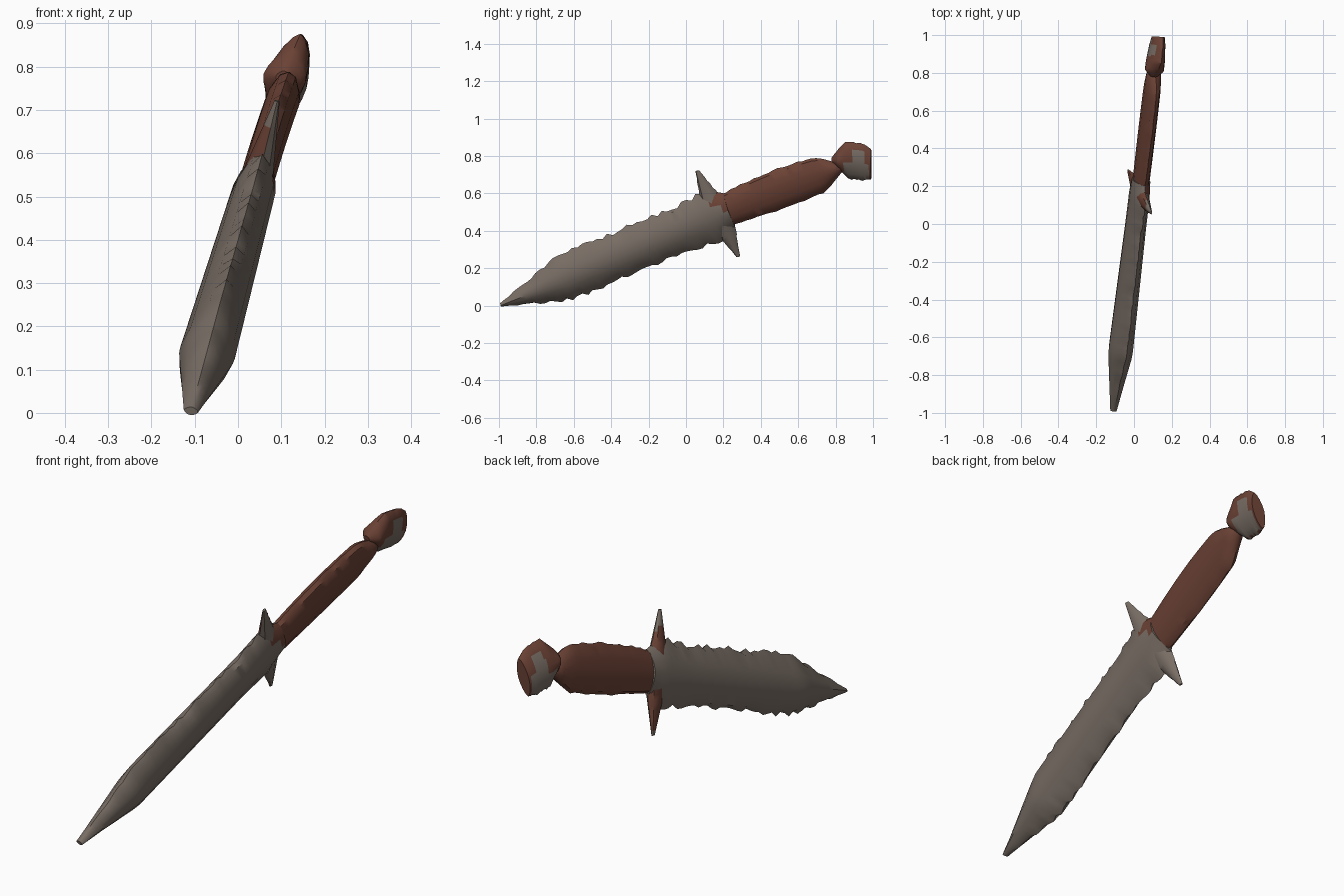
import bpy, bmesh, math, random
from mathutils import Vector

random.seed(4)
if "Cube" in bpy.data.objects:
    bpy.data.objects.remove(bpy.data.objects["Cube"])


def material(name, colour):
    surface = bpy.data.materials.new(name)
    surface.use_nodes = True
    surface.diffuse_color = (*colour, 1)
    shader = surface.node_tree.nodes["Principled BSDF"]
    shader.inputs["Base Color"].default_value = (*colour, 1)
    return surface


steel = material("dull grey steel", (0.19, 0.155, 0.13))
leather = material("red brown leather", (0.15, 0.055, 0.036))

# Shared directions: the width of the flat sides, the thickness, and the long axis
ACROSS = Vector((0.25, -0.35, 1))
THROUGH = Vector((1, -0.1, -0.2)).normalized()
PRONG = Vector((0.06, -0.11, 0.23))


def axis_point(y):
    return Vector((0.01 + 0.12 * y, y, 0.42 + 0.42 * y))


def signed_power(value, power):
    return math.copysign(abs(value) ** power, value)


def lens_ring(bm, centre, wide, thick, sides, power, chip):
    """One pointed oval section, its two edges randomly chipped."""
    ring = []
    for k in range(sides):
        angle = math.tau * k / sides
        across = signed_power(math.cos(angle), power)
        through = signed_power(math.sin(angle), power)
        if k % (sides // 2) == 0:
            across *= 1 + random.uniform(-chip, chip / 2)
        ring.append(bm.verts.new(centre + wide * across + THROUGH * thick * through))
    return ring


def loft(name, section, steps, sides, power, chip, is_leather):
    """Skin the sections that section(f) gives as f runs along the part."""
    bm = bmesh.new()
    rings = [lens_ring(bm, *section(i / steps), sides, power, chip) for i in range(steps + 1)]
    for ring, following in zip(rings, rings[1:]):
        for k in range(sides):
            n = (k + 1) % sides
            bm.faces.new((ring[k], ring[n], following[n], following[k]))
    bm.faces.new(rings[0])
    bm.faces.new(rings[-1])
    bmesh.ops.recalc_face_normals(bm, faces=bm.faces)
    for face in bm.faces:
        face.material_index = int(is_leather(face.calc_center_median(), face.normal))
    mesh = bpy.data.meshes.new(name)
    bm.to_mesh(mesh)
    bm.free()
    mesh.materials.append(steel)
    mesh.materials.append(leather)
    part = bpy.data.objects.new(name, mesh)
    bpy.context.collection.objects.link(part)
    bpy.ops.object.select_all(action="DESELECT")
    part.select_set(True)
    bpy.context.view_layer.objects.active = part
    bpy.ops.object.shade_smooth_by_angle(angle=math.radians(35))


# Blade: tapers to the tip, widens towards the guard, narrows into the grip
def blade_section(f):
    y = -0.99 + f * 1.22
    taper = 0.01 + 0.32 * (y + 0.99)
    body = 0.12 + 0.1 * max(0, y)
    root = 0.09 + 0.6 * (0.23 - y)
    thick = min(0.012 + taper / 2, 0.07 - 0.02 * f)
    return axis_point(y), ACROSS * min(taper, body, root), thick


def blade_stain(centre, normal):
    return centre.y > 0.11 and centre.z > 0.52 and normal.x > -0.2


loft("blade", blade_section, 46, 12, 1.4, 0.13, blade_stain)


# Grip: a slightly swollen bar that closes quickly at the pommel
def grip_section(f):
    swell = 0.085 + 0.015 * math.sin(math.pi * f)
    closing = 0.02 + 0.4 * (1 - f)
    centre = axis_point(0.22 + 0.61 * f) - Vector((0, 0, 0.03 * f * f))
    return centre, ACROSS * min(swell, closing), min(0.04, closing)


loft("grip", grip_section, 24, 12, 1.1, 0.05, lambda centre, normal: True)


# Pommel: a flared knob with a worn grey patch on each cheek
def pommel_section(f):
    y = 0.78 + 0.21 * f
    flare = min(0.015 + 0.22 * f, 0.1, 0.08 + 0.1 * (1 - f))
    centre = axis_point(y)
    centre.z = 0.775 - 0.02 * f ** 4
    wide = Vector((0.3, -0.2 * (1 - f), 1)) * flare
    return centre, wide, min(flare, 0.05) * (1.1 - f / 2)


def pommel_leather(centre, normal):
    strip = abs(centre.y - 0.92) < 0.03 and centre.z < 0.83
    foot = abs(centre.y - 0.91) < 0.07 and centre.z < 0.76
    return abs(normal.x) < 0.3 or not (strip or foot)


loft("pommel", pommel_section, 20, 16, 1.2, 0.04, pommel_leather)


# Guard: two opposite tapering prongs, stained on the right side
def guard_stain(centre, normal):
    return normal.x < -0.1 and abs(centre.z - 0.47) < 0.19


for name, side in (("guard_upper_prong", 1), ("guard_lower_prong", -1)):
    def prong_section(f):
        centre = axis_point(0.17) + PRONG * side * f
        wide = Vector((0, 1, 0.2)) * (0.01 + 0.07 * (1 - f))
        return centre, wide, 0.006 + 0.04 * (1 - f)

    loft(name, prong_section, 12, 8, 1.2, 0.1, guard_stain)
